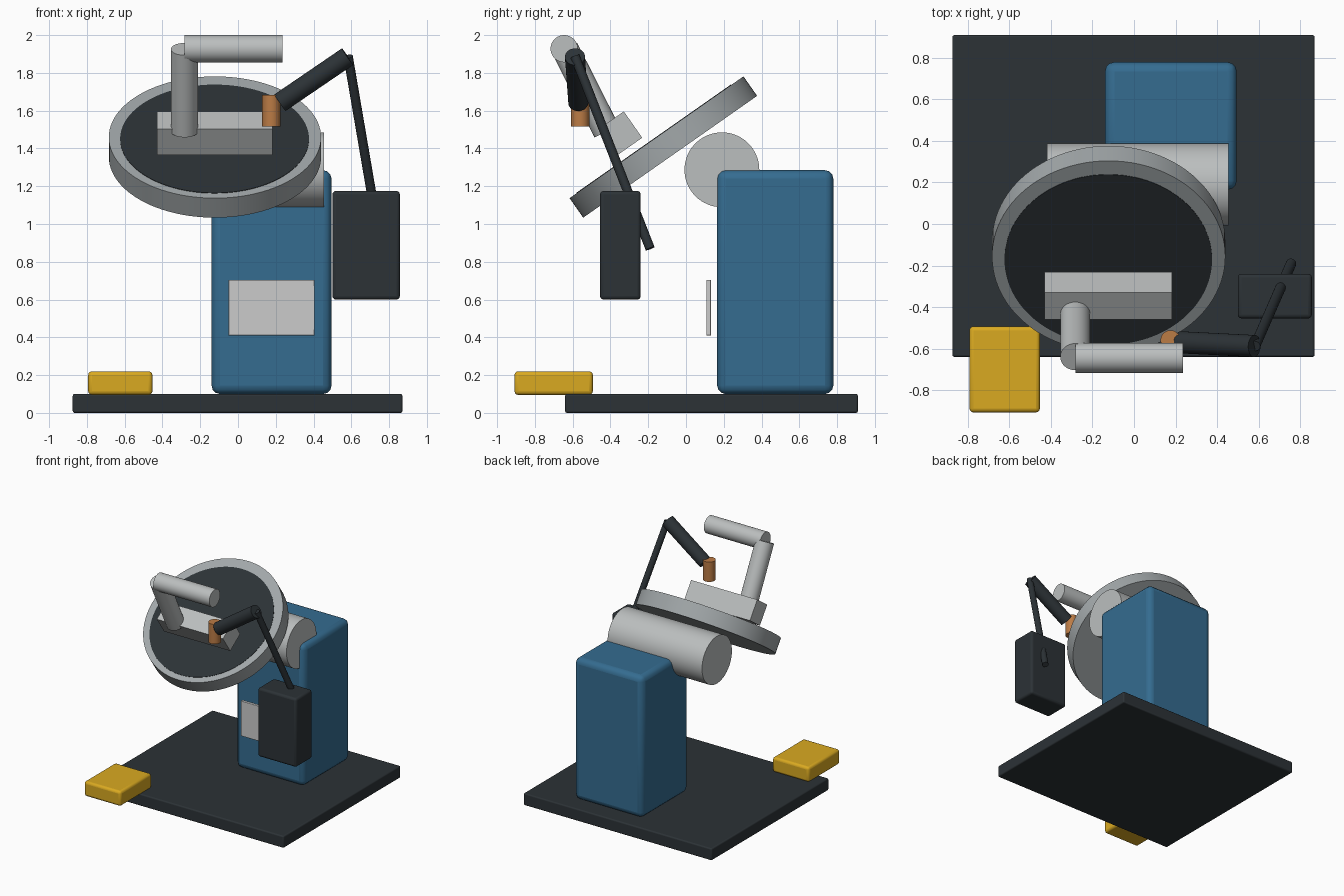
import bpy
from math import radians, sin, cos
from mathutils import Vector

if "Cube" in bpy.data.objects:
    bpy.data.objects.remove(bpy.data.objects["Cube"])


def mat(name, rgb):
    m = bpy.data.materials.new(name)
    m.diffuse_color = (*rgb, 1)
    m.use_nodes = True
    m.node_tree.nodes["Principled BSDF"].inputs["Base Color"].default_value = m.diffuse_color
    return m


dark = mat("charcoal", (0.025, 0.032, 0.037))
blue = mat("blue_paint", (0.035, 0.15, 0.28))
yellow = mat("yellow_paint", (0.70, 0.40, 0.015))
copper = mat("copper", (0.50, 0.20, 0.06))
pale = mat("pale_plate", (0.66, 0.66, 0.64))
steel = mat("steel", (0.50, 0.52, 0.52))
rim = mat("table_steel", (0.36, 0.39, 0.40))


def finish(name, material, bevel=0.0, segments=3):
    ob = bpy.context.object
    ob.name = name
    ob.data.materials.append(material)
    if bevel:
        b = ob.modifiers.new("bevel", 'BEVEL')
        b.width, b.segments = bevel, segments
        b.limit_method = 'ANGLE'
    bpy.ops.object.shade_smooth_by_angle(angle=radians(35))
    return ob


def box(name, lo, hi, material, bevel=0.0):
    """Axis-aligned box between two corners."""
    lo, hi = Vector(lo), Vector(hi)
    bpy.ops.mesh.primitive_cube_add(size=1, location=(lo + hi) / 2)
    bpy.context.object.scale = hi - lo
    bpy.ops.object.transform_apply(location=False, rotation=False, scale=True)
    return finish(name, material, bevel)


def rod(name, a, b, r, material, sides=48):
    """Cylinder running from a to b."""
    a, b = Vector(a), Vector(b)
    d = b - a
    bpy.ops.mesh.primitive_cylinder_add(
        vertices=sides, radius=r, depth=d.length, location=(a + b) / 2,
        rotation=d.to_track_quat('Z', 'Y').to_euler())
    return finish(name, material)


# Floor plate, column and blank sign plate
box("base_plate", (-0.875, -0.64, 0), (0.87, 0.91, 0.10), dark, 0.01)
box("column", (-0.14, 0.165, 0.10), (0.495, 0.78, 1.285), blue, 0.045)
box("sign_plate", (-0.05, 0.108, 0.41), (0.405, 0.132, 0.704), pale, 0.003)

# Tilt drum
rod("tilt_drum", (-0.42, 0.19, 1.287), (0.455, 0.19, 1.287), 0.198, steel, 64)

# Tilted round table with a dark face
tilt = radians(35)
normal = Vector((0, -sin(tilt), cos(tilt)))
centre = Vector((-0.122, -0.12, 1.4075))
rod("turntable", centre - normal * 0.063, centre + normal * 0.063, 0.562, rim, 96)
face = Vector((-0.124, -0.17, 1.449))
rod("table_face", face - normal * 0.02, face + normal * 0.003, 0.50, dark, 96)

# Workpiece: tilted block, post and crossbar
block = box("work_block", (-0.43, -0.427, 1.395), (0.183, -0.266, 1.565), steel)
block.rotation_euler.x = tilt
rod("work_post", (-0.283, -0.42, 1.491), (-0.283, -0.64, 1.926), 0.072, steel)
rod("work_crossbar", (-0.283, -0.645, 1.928), (0.236, -0.645, 1.928), 0.072, steel)

# Welding torch, handle and cable
rod("torch_nozzle", (0.176, -0.56, 1.516), (0.176, -0.56, 1.682), 0.048, copper)
rod("torch_handle", (0.222, -0.57, 1.642), (0.58, -0.588, 1.886), 0.053, dark)
rod("torch_cable", (0.583, -0.588, 1.887), (0.757, -0.19, 0.87), 0.025, dark, 24)

# Control box and foot pedal
box("control_box", (0.50, -0.455, 0.60), (0.857, -0.24, 1.175), dark, 0.018)
box("foot_pedal", (-0.793, -0.908, 0.095), (-0.453, -0.493, 0.22), yellow, 0.02)
